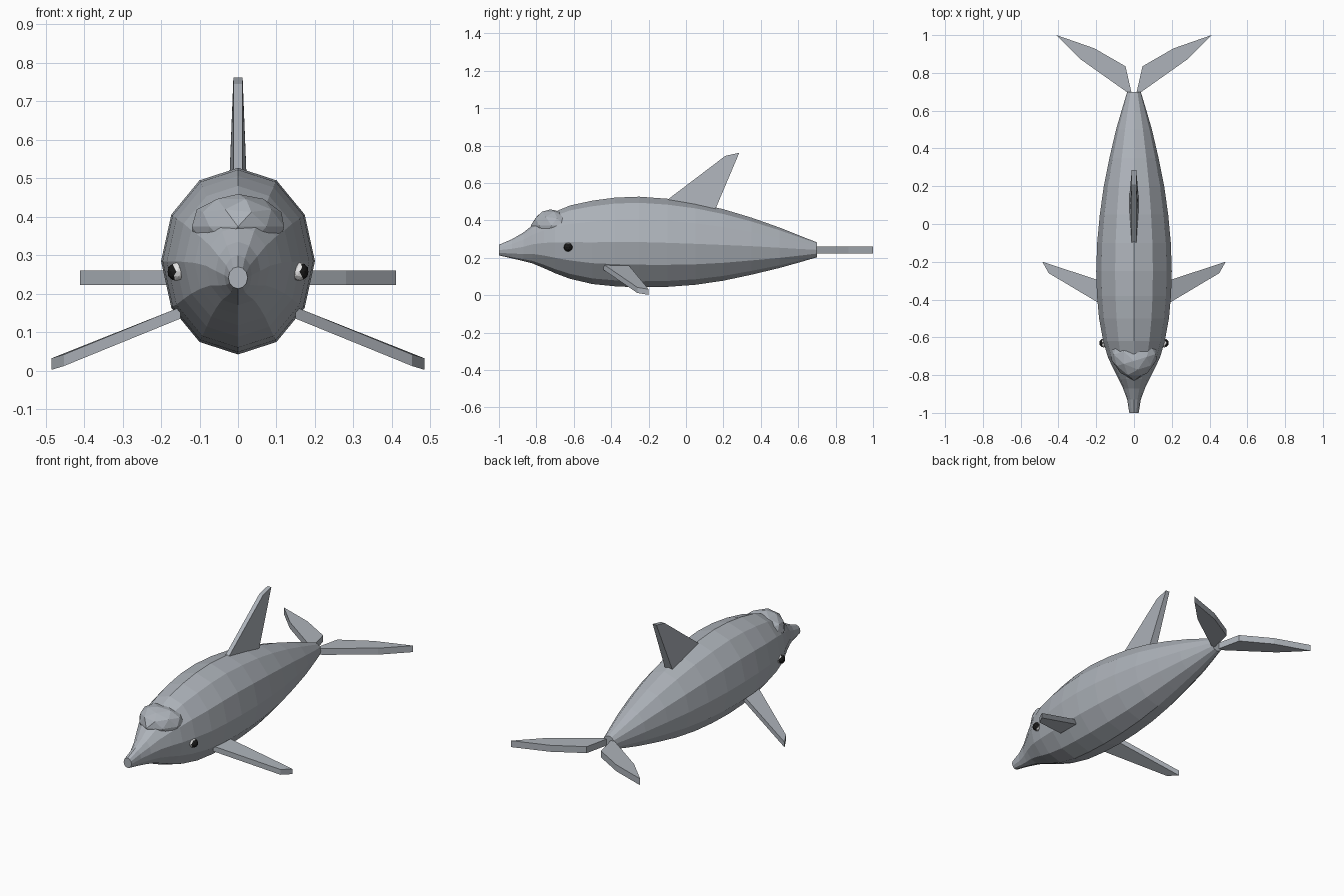
import bpy, bmesh, math
from mathutils import Vector

cube = bpy.data.objects.get("Cube")
if cube:
    bpy.data.objects.remove(cube)


def material(name, rgb):
    m = bpy.data.materials.new(name)
    m.use_nodes = True
    m.diffuse_color = (*rgb, 1)
    m.node_tree.nodes["Principled BSDF"].inputs["Base Color"].default_value = (*rgb, 1)
    return m


GREY = material("dolphin grey", (0.42, 0.45, 0.49))
BLACK = material("eye black", (0.01, 0.01, 0.01))
WHITE = material("eye white", (0.8, 0.8, 0.8))


def finish(name, bm, *mats):
    bmesh.ops.recalc_face_normals(bm, faces=bm.faces)
    mesh = bpy.data.meshes.new(name)
    bm.to_mesh(mesh)
    bm.free()
    for m in mats:
        mesh.materials.append(m)
    obj = bpy.data.objects.new(name, mesh)
    bpy.context.collection.objects.link(obj)
    return obj


def loft(name, rings):
    """Skin a list of equal point rings and cap both ends."""
    bm = bmesh.new()
    loops = [[bm.verts.new(p) for p in ring] for ring in rings]
    n = len(loops[0])
    for a, b in zip(loops, loops[1:]):
        for i in range(n):
            j = (i + 1) % n
            bm.faces.new((a[i], a[j], b[j], b[i]))
    bm.faces.new(loops[0])
    bm.faces.new(loops[-1])
    return finish(name, bm, GREY)


# Body: twelve-sided rings given as y, half width, bottom, top
SECTIONS = [
    (-1, .025, .213, .27), (-.93, .036, .197, .3), (-.87, .058, .183, .335),
    (-.82, .083, .17, .375), (-.76, .113, .145, .415), (-.7, .14, .118, .447),
    (-.62, .163, .088, .48), (-.5, .185, .06, .506), (-.38, .196, .048, .522),
    (-.25, .2, .042, .527), (-.1, .195, .045, .516), (.05, .181, .056, .494),
    (.2, .16, .078, .46), (.35, .13, .11, .415), (.5, .095, .146, .362),
    (.6, .066, .174, .322), (.7, .036, .203, .283),
]
rings = []
for y, w, low, high in SECTIONS:
    mid, h = (low + high) / 2, (high - low) / 2
    rings.append([(w * math.sin(k * math.pi / 6), y, mid + h * math.cos(k * math.pi / 6))
                  for k in range(12)])
loft("body", rings)

# Dorsal fin: tapered towards the tip
fin = [(-.1, .51, .012), (.21, .745, .012), (.285, .762, .012), (.155, .455, .024), (.05, .46, .024)]
loft("dorsal_fin", [[(s * t, y, z) for y, z, t in fin] for s in (-1, 1)])

# Tail flukes and flippers, one of each per side
fluke = [(.012, .69), (.045, .835), (.21, .93), (.41, 1), (.28, .87), (.04, .7)]
flipper = [(.15, -.44, .165), (.15, -.31, .165), (.485, -.2, .032), (.452, -.26, .042)]
for side, s in (("left", 1), ("right", -1)):
    loft(side + "_fluke", [[(s * x, y, z) for x, y in fluke] for z in (.223, .26)])
    loft(side + "_flipper", [[(s * x, y, z - d) for x, y, z in flipper] for d in (0, .03)])

    # Eye: pale ball whose outer side is dark
    bm = bmesh.new()
    bmesh.ops.create_icosphere(bm, subdivisions=2, radius=.024)
    for f in bm.faces:
        c = f.calc_center_median().normalized()
        f.material_index = 1 if c.x * s > .3 else 0
    bmesh.ops.translate(bm, verts=bm.verts, vec=(s * .16, -.63, .257))
    finish(side + "_eye", bm, WHITE, BLACK)

# Forehead bump: coarse faceted ball sunk into the brow
bm = bmesh.new()
bmesh.ops.create_icosphere(bm, subdivisions=2, radius=1)
for v in bm.verts:
    v.co = Vector((v.co.x * .126, v.co.y * .105 - .725 + .04 * abs(v.co.x), v.co.z * .085 + .374))
finish("forehead", bm, GREY)
